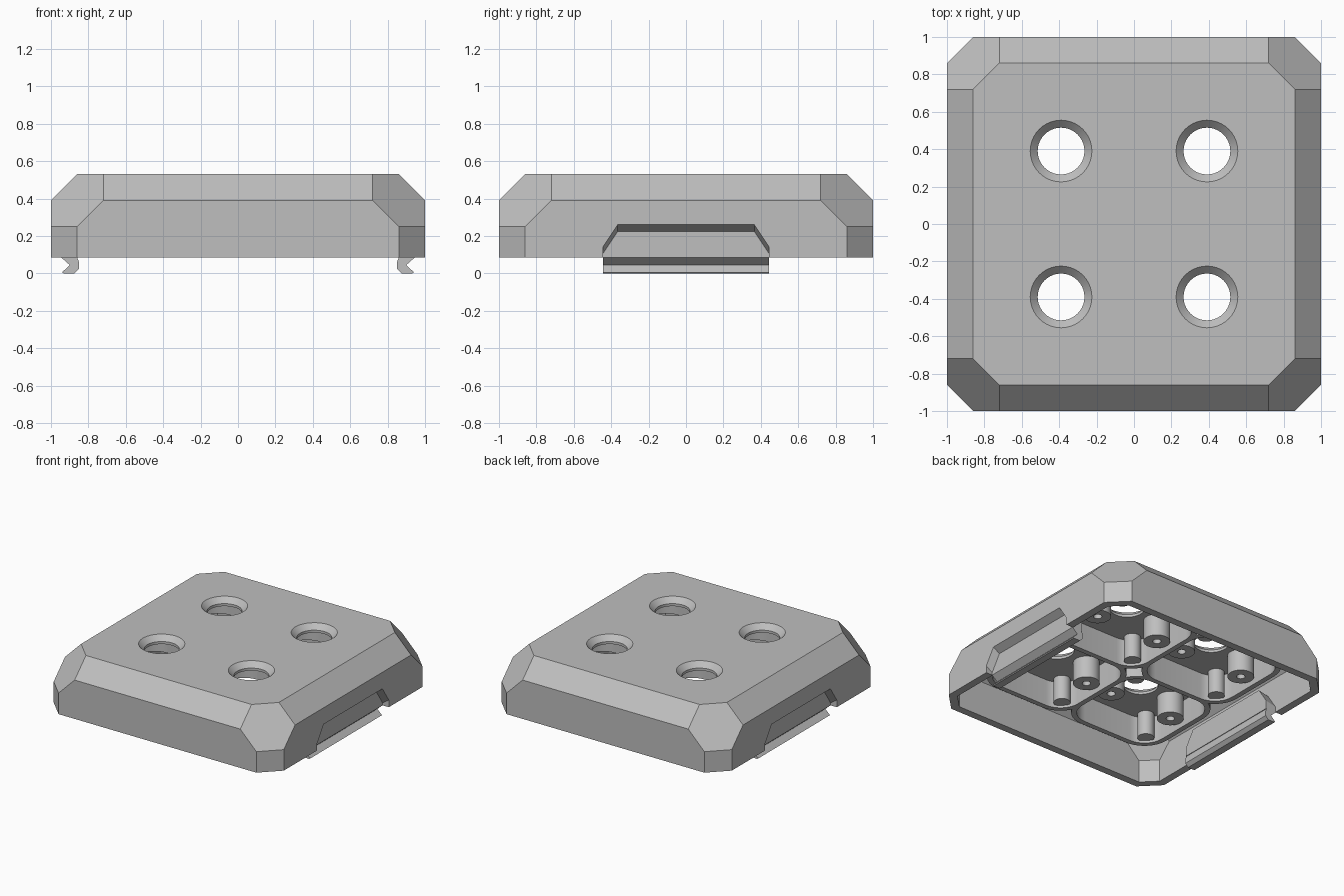
import bpy, bmesh
from math import cos, sin, pi, radians

cube = bpy.data.objects.get("Cube")
if cube:
    bpy.data.objects.remove(cube, do_unlink=True)

grey = bpy.data.materials.new("plain grey")
grey.use_nodes = True
colour = (0.52, 0.52, 0.52, 1)
grey.diffuse_color = colour
grey.node_tree.nodes["Principled BSDF"].inputs["Base Color"].default_value = colour

BASE, TOP, WALL = 0.085, 0.53, 0.06
CEILING = TOP - WALL
PITCH = 0.39
SIGNS = (1, -1)


def finish(name, bm):
    bmesh.ops.recalc_face_normals(bm, faces=bm.faces)
    mesh = bpy.data.meshes.new(name)
    bm.to_mesh(mesh)
    bm.free()
    mesh.materials.append(grey)
    ob = bpy.data.objects.new(name, mesh)
    bpy.context.collection.objects.link(ob)
    return ob


def hull(name, points):
    bm = bmesh.new()
    for p in points:
        bm.verts.new(p)
    result = bmesh.ops.convex_hull(bm, input=bm.verts)
    bmesh.ops.delete(bm, geom=[v for v in bm.verts if not v.link_faces], context='VERTS')
    bmesh.ops.dissolve_limit(bm, angle_limit=radians(0.5), verts=bm.verts, edges=bm.edges)
    return finish(name, bm)


def rounded_square(cx, cy, half, radius, steps=10):
    """Outline of a rounded square; a circle when half equals radius."""
    loop = []
    for quarter, (sx, sy) in enumerate(((1, 1), (-1, 1), (-1, -1), (1, -1))):
        for i in range(steps):
            a = (quarter + i / (steps - 1 if half > radius else steps)) * pi / 2
            loop.append((cx + sx * (half - radius) + radius * cos(a),
                         cy + sy * (half - radius) + radius * sin(a)))
    return loop


def tube(name, outer, inner, z0, z1):
    """Hollow wall between two matching outlines."""
    bm = bmesh.new()
    rings = [[bm.verts.new((x, y, z)) for x, y in loop]
             for loop, z in ((outer, z0), (outer, z1), (inner, z1), (inner, z0))]
    n = len(outer)
    for r in range(4):
        a, b = rings[r], rings[(r + 1) % 4]
        for i in range(n):
            j = (i + 1) % n
            bm.faces.new((a[i], a[j], b[j], b[i]))
    return finish(name, bm)


def cone(name, x, y, r0, r1, z0, z1):
    return hull(name, [(px, py, z) for r, z in ((r0, z0), (r1, z1))
                       for px, py in rounded_square(x, y, r, r)])


def chamfered_block(name, half, bottom, top, c):
    """Box with cut edges and cut corners, open-ended below."""
    pts = []
    for sx in SIGNS:
        for sy in SIGNS:
            for a, b, z in ((half, half - c, bottom), (half, half - c, top - 2 * c),
                            (half, half - 2 * c, top - c),
                            (half - c, half - 2 * c, top)):
                pts += [(sx * a, sy * b, z), (sx * b, sy * a, z)]
    return hull(name, pts)


def cut(target, cutter):
    mod = target.modifiers.new("cut", 'BOOLEAN')
    mod.operation, mod.solver, mod.object = 'DIFFERENCE', 'EXACT', cutter
    bpy.context.view_layer.objects.active = target
    bpy.ops.object.modifier_apply(modifier=mod.name)
    bpy.data.objects.remove(cutter, do_unlink=True)


# Hollow cover
cover = chamfered_block("cover", 1, BASE, TOP, 0.14)
cut(cover, chamfered_block("cavity", 1 - WALL, -0.1, CEILING, 0.105))
parts = [cover]

# Four countersunk holes in the top
centres = [(sx * PITCH, sy * PITCH) for sx in SIGNS for sy in SIGNS]
for x, y in centres:
    cut(cover, cone("bore", x, y, 0.125, 0.125, 0.4, 0.6))
    cut(cover, cone("countersink", x, y, 0.125, 0.205, 0.49, 0.57))


def trapezoid(x, low, shoulder, high, wide=0.445, narrow=0.365):
    return [(x, s * y, z) for s in SIGNS
            for y, z in ((wide, low), (wide, shoulder), (narrow, high))]


# Side recesses, backing pads and snap clips
for s, side in ((1, "left"), (-1, "right")):
    cut(cover, hull("recess", trapezoid(s * 0.945, 0, 0.105, 0.225)
                    + trapezoid(s * 1.02, 0, 0.153, 0.273)))
    parts.append(hull(side + "_pad", trapezoid(s * 0.945, BASE, 0.13, 0.25)
                      + trapezoid(s * 0.855, BASE, 0.15, 0.27)))
    profile = [(0.945, BASE), (0.90, 0.045), (0.94, 0.006), (0.932, 0),
               (0.875, 0), (0.85, 0.025), (0.85, 0.06), (0.86, BASE)]
    bm = bmesh.new()
    face = bm.faces.new([bm.verts.new((s * x, -0.445, z)) for x, z in profile])
    ext = bmesh.ops.extrude_face_region(bm, geom=[face])
    moved = [g for g in ext["geom"] if isinstance(g, bmesh.types.BMVert)]
    bmesh.ops.translate(bm, verts=moved, vec=(0, 0.89, 0))
    parts.append(finish(side + "_clip", bm))

# Rounded sockets under the top, with screw bosses and corner posts
for i, (x, y) in enumerate(centres, 1):
    parts.append(tube(f"socket_{i}", rounded_square(x, y, 0.41, 0.2),
                      rounded_square(x, y, 0.37, 0.16), 0.26, CEILING + 0.01))
    for s in SIGNS:
        bx = x + s * 0.275
        parts.append(tube(f"screw_boss_{i}", rounded_square(bx, y, 0.095, 0.095),
                          rounded_square(bx, y, 0.03, 0.03), 0.3, CEILING + 0.01))
        parts.append(cone(f"corner_post_{i}", x + s * 0.295, y + s * 0.295,
                          0.06, 0.06, 0.28, CEILING + 0.01))

# Smooth the curved walls, keep the cut edges sharp
bpy.ops.object.select_all(action='DESELECT')
for ob in parts:
    ob.select_set(True)
bpy.context.view_layer.objects.active = cover
bpy.ops.object.shade_smooth_by_angle(angle=radians(25))
